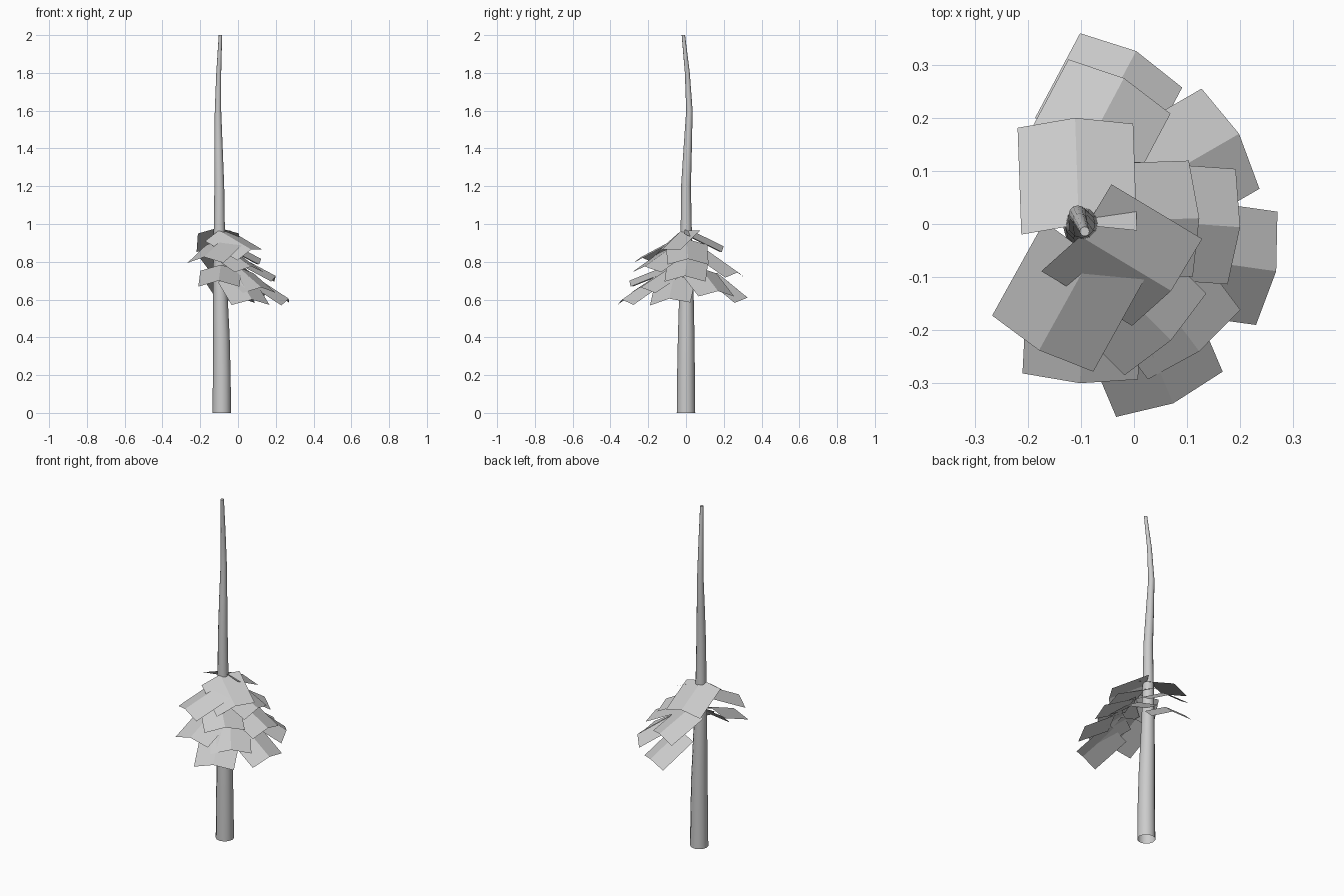
import bpy, bmesh
from math import radians, cos, sin, tau
from mathutils import Matrix, Vector

if "Cube" in bpy.data.objects:
    bpy.data.objects.remove(bpy.data.objects["Cube"])


def make_object(name, bm):
    mesh = bpy.data.meshes.new(name)
    bm.to_mesh(mesh)
    bm.free()
    obj = bpy.data.objects.new(name, mesh)
    bpy.context.collection.objects.link(obj)
    return obj


# Trunk: open tapered tube along a slightly wavy path (z, x, y, radius)
SIDES = 12
path = [
    (0.00, -0.086, 0.000, 0.049), (0.20, -0.086, 0.000, 0.047),
    (0.40, -0.088, 0.001, 0.044), (0.60, -0.093, 0.002, 0.039),
    (0.80, -0.097, 0.002, 0.034), (1.00, -0.099, 0.001, 0.029),
    (1.20, -0.099, 0.000, 0.026), (1.40, -0.103, 0.009, 0.022),
    (1.60, -0.106, 0.018, 0.017), (1.80, -0.102, 0.007, 0.013),
    (2.00, -0.093, -0.014, 0.009),
]
bm = bmesh.new()
rings = [[bm.verts.new((x + r * cos(tau * i / SIDES), y + r * sin(tau * i / SIDES), z))
          for i in range(SIDES)] for z, x, y, r in path]
for low, high in zip(rings, rings[1:]):
    for i in range(SIDES):
        j = (i + 1) % SIDES
        bm.faces.new((low[i], low[j], high[j], high[i])).smooth = True
bm.faces.new(rings[-1])
make_object("trunk", bm)


# Leaf cards: two quads folded along a spine, tip of the spine at the origin
LENGTH, HALF, DROP = 0.224, 0.109, 0.034


def add_leaf(bm, x, y, z, yaw, pitch, roll):
    place = (Matrix.Translation((x, y, z)) @ Matrix.Rotation(radians(yaw), 4, 'Z')
             @ Matrix.Rotation(radians(pitch), 4, 'Y')
             @ Matrix.Rotation(radians(roll), 4, 'X'))
    rows = [[bm.verts.new(place @ Vector((px, side * HALF, -abs(side) * DROP)))
             for side in (-1, 0, 1)] for px in (-LENGTH, 0)]
    for i in range(2):
        bm.faces.new((rows[0][i], rows[1][i], rows[1][i + 1], rows[0][i + 1]))


# Spine tip position, heading, downward pitch and roll of each leaf, by tier
tiers = {
    "leaves_top": [
        (-0.111, 0.200, 0.882, 92, 26, 0),
        (0.070, -0.126, 0.865, -31, 27, 17),
    ],
    "leaves_upper": [
        (-0.179, -0.238, 0.825, -119, 25, 0),
        (0.070, -0.219, 0.775, -45, 27, 0),
        (0.123, 0.011, 0.815, 2, 28, 0),
        (-0.019, 0.275, 0.745, 62, 32, 0),
    ],
    "leaves_middle": [
        (-0.102, -0.300, 0.700, -93, 22, 0),
        (0.123, -0.240, 0.665, -53, 28, 0),
        (0.200, -0.006, 0.725, -4, 28, 0),
    ],
    "leaves_lower": [
        (0.074, -0.338, 0.600, -67, 33, 0),
        (0.268, -0.089, 0.605, -8, 33, 5),
        (0.198, 0.170, 0.645, 30, 33, 0),
        (0.004, 0.326, 0.610, 62, 36, 0),
    ],
}
for name, leaves in tiers.items():
    bm = bmesh.new()
    for leaf in leaves:
        add_leaf(bm, *leaf)
    make_object(name, bm)
